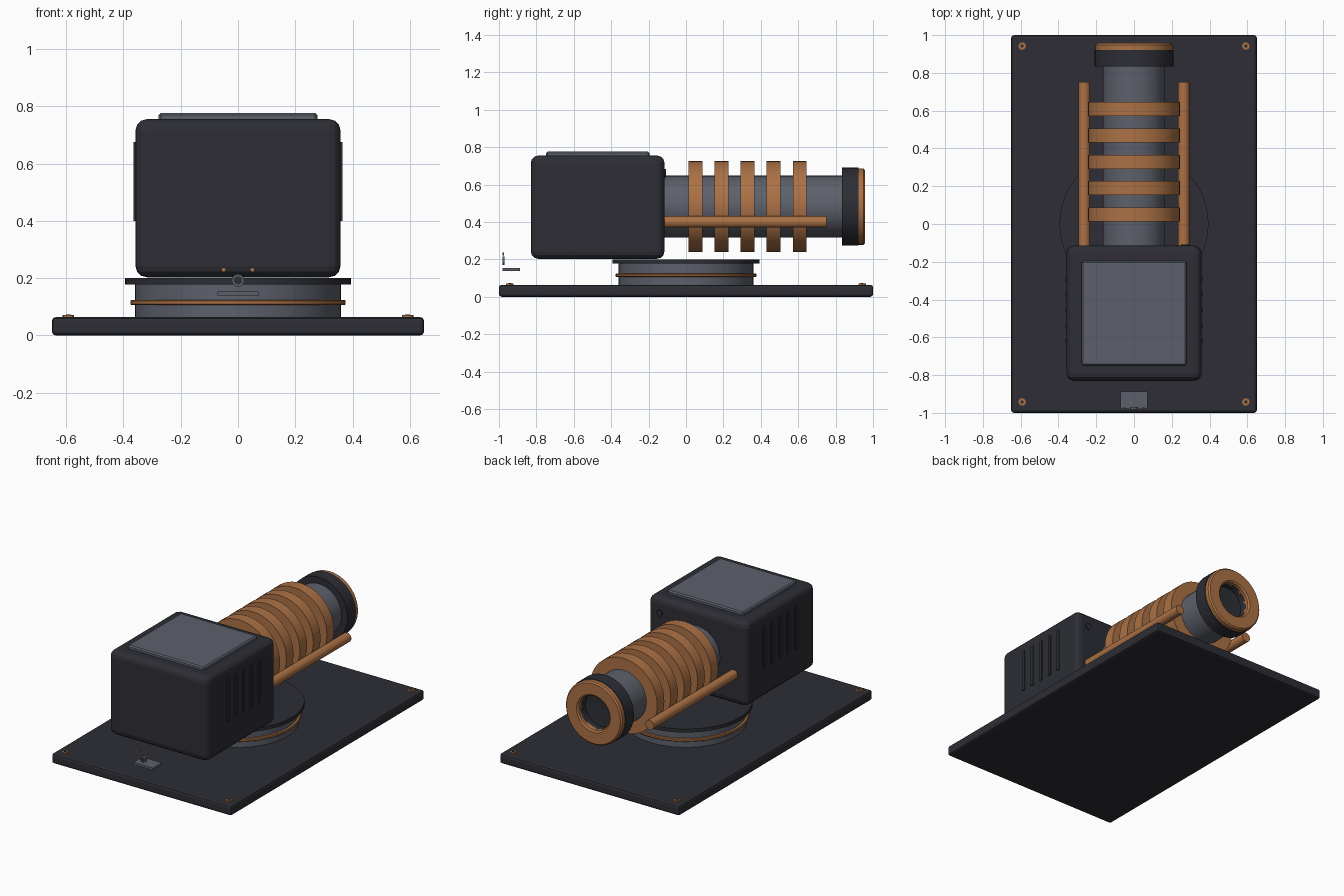
import bpy, bmesh, math
from mathutils import Matrix, Vector

if "Cube" in bpy.data.objects:
    bpy.data.objects.remove(bpy.data.objects["Cube"])


def mat(name, col):
    m = bpy.data.materials.new(name)
    m.diffuse_color = (*col, 1)
    m.use_nodes = True
    m.node_tree.nodes["Principled BSDF"].inputs["Base Color"].default_value = m.diffuse_color
    return m


DARK = mat("charcoal", (0.026, 0.027, 0.035))
GREY = mat("steel grey", (0.108, 0.118, 0.146))
COPPER = mat("copper", (0.41, 0.165, 0.06))


def finish(name, bm, material, bevel=0, segs=2, smooth=True):
    bmesh.ops.recalc_face_normals(bm, faces=bm.faces)
    me = bpy.data.meshes.new(name)
    bm.to_mesh(me)
    bm.free()
    me.materials.append(material)
    ob = bpy.data.objects.new(name, me)
    bpy.context.collection.objects.link(ob)
    if bevel:
        b = ob.modifiers.new("bevel", 'BEVEL')
        b.width, b.segments = bevel, segs
    if smooth:
        bpy.ops.object.select_all(action='DESELECT')
        ob.select_set(True)
        bpy.context.view_layer.objects.active = ob
        bpy.ops.object.shade_smooth_by_angle(angle=math.radians(30))
    return ob


def box(name, x, y, z, material, bevel=0, segs=2):
    """Box from (min, max) ranges."""
    bm = bmesh.new()
    size = [r[1] - r[0] for r in (x, y, z)]
    mid = [(r[1] + r[0]) / 2 for r in (x, y, z)]
    bmesh.ops.create_cube(bm, size=1, matrix=Matrix.Translation(mid) @ Matrix.Diagonal((*size, 1)))
    return finish(name, bm, material, bevel, segs, smooth=False)


def lathe(name, profile, centre, axis, material, sides=48):
    """Revolve (radius, distance) points about the y or z axis through centre."""
    bm = bmesh.new()
    verts = [bm.verts.new((r, 0, h)) for r, h in profile]
    edges = [bm.edges.new(p) for p in zip(verts, verts[1:])]
    bmesh.ops.spin(bm, geom=verts + edges, cent=(0, 0, 0), axis=(0, 0, 1),
                   angle=math.tau, steps=sides, use_duplicate=False)
    bmesh.ops.remove_doubles(bm, verts=bm.verts, dist=1e-5)
    rot = Matrix.Rotation(-math.pi / 2, 4, 'X') if axis == 'y' else Matrix()
    bmesh.ops.transform(bm, matrix=Matrix.Translation(Vector(centre)) @ rot, verts=bm.verts)
    return finish(name, bm, material)


def disc(name, r, a, b, centre, axis, material, sides=48, ch=0.0):
    """Solid cylinder between distances a and b, optional chamfer."""
    pts = [(0, a), (r - ch, a), (r, a + ch), (r, b - ch), (r - ch, b), (0, b)] if ch else \
          [(0, a), (r, a), (r, b), (0, b)]
    return lathe(name, pts, centre, axis, material, sides)


# Base plate with corner bolts
box("base_plate", (-0.65, 0.65), (-1, 1), (0, 0.064), DARK, 0.014, 2)
for sx in (-1, 1):
    for sy in (-1, 1):
        c = (sx * 0.592, sy * 0.942, 0)
        disc("corner_bolt", 0.02, 0.05, 0.071, c, 'z', COPPER, 12)
        disc("bolt_socket", 0.009, 0.06, 0.073, c, 'z', DARK, 6)

# Turntable
disc("turntable_drum", 0.36, 0.06, 0.178, (0, 0, 0), 'z', GREY, 64)
disc("turntable_ring", 0.376, 0.106, 0.124, (0, 0, 0), 'z', COPPER, 64, 0.004)
disc("turntable_top", 0.394, 0.177, 0.2, (0, 0, 0), 'z', DARK, 64)

# Housing, top panel and side vents
box("housing", (-0.358, 0.358), (-0.83, -0.115), (0.203, 0.755), DARK, 0.04, 3)
box("top_panel", (-0.277, 0.277), (-0.748, -0.196), (0.73, 0.777), GREY, 0.008, 1)
for sx in (-1, 1):
    for i in range(5):
        y = -0.62 + i * 0.082
        xs = sorted((sx * 0.35, sx * 0.364))
        box("side_vent", xs, (y - 0.011, y + 0.011), (0.4, 0.675), DARK)
disc("rear_bolt", 0.022, -0.13, -0.108, (0.27, 0, 0.66), 'y', DARK, 16)

# Barrel with coil rings
AX = (0, 0, 0.482)
disc("barrel", 0.165, -0.15, 0.85, AX, 'y', GREY)
for i in range(5):
    y = 0.05 + 0.1395 * i
    disc("coil_ring", 0.243, y - 0.037, y + 0.037, AX, 'y', COPPER)

# Muzzle: dark collar with bore, copper end ring
lathe("muzzle_collar", [(0, 0.835), (0.208, 0.835), (0.208, 0.922), (0.118, 0.922),
                        (0.112, 0.93), (0.112, 0.88), (0, 0.87)], AX, 'y', DARK)
lathe("muzzle_ring", [(0.112, 0.915), (0.204, 0.915), (0.204, 0.948), (0.195, 0.957),
                      (0.122, 0.957), (0.112, 0.948), (0.112, 0.915)], AX, 'y', COPPER)

# Side rails
for sx in (-1, 1):
    disc("side_rail", 0.031, -0.15, 0.752, (sx * 0.263, 0, 0.4), 'y', COPPER, 16)

# Small front control: shelf, round dial and two indicator studs
box("control_shelf", (-0.071, 0.071), (-0.98, -0.887), (0.139, 0.154), GREY)
lathe("control_dial", [(0.014, -0.982), (0.022, -0.982), (0.022, -0.97), (0.014, -0.97),
                       (0.014, -0.982)], (0, 0, 0.192), 'y', GREY, 20)
disc("dial_face", 0.015, -0.978, -0.971, (0, 0, 0.192), 'y', DARK, 20)
for sx in (-1, 1):
    disc("indicator_stud", 0.008, -0.98, -0.972, (sx * 0.05, 0, 0.229), 'y', COPPER, 10)
